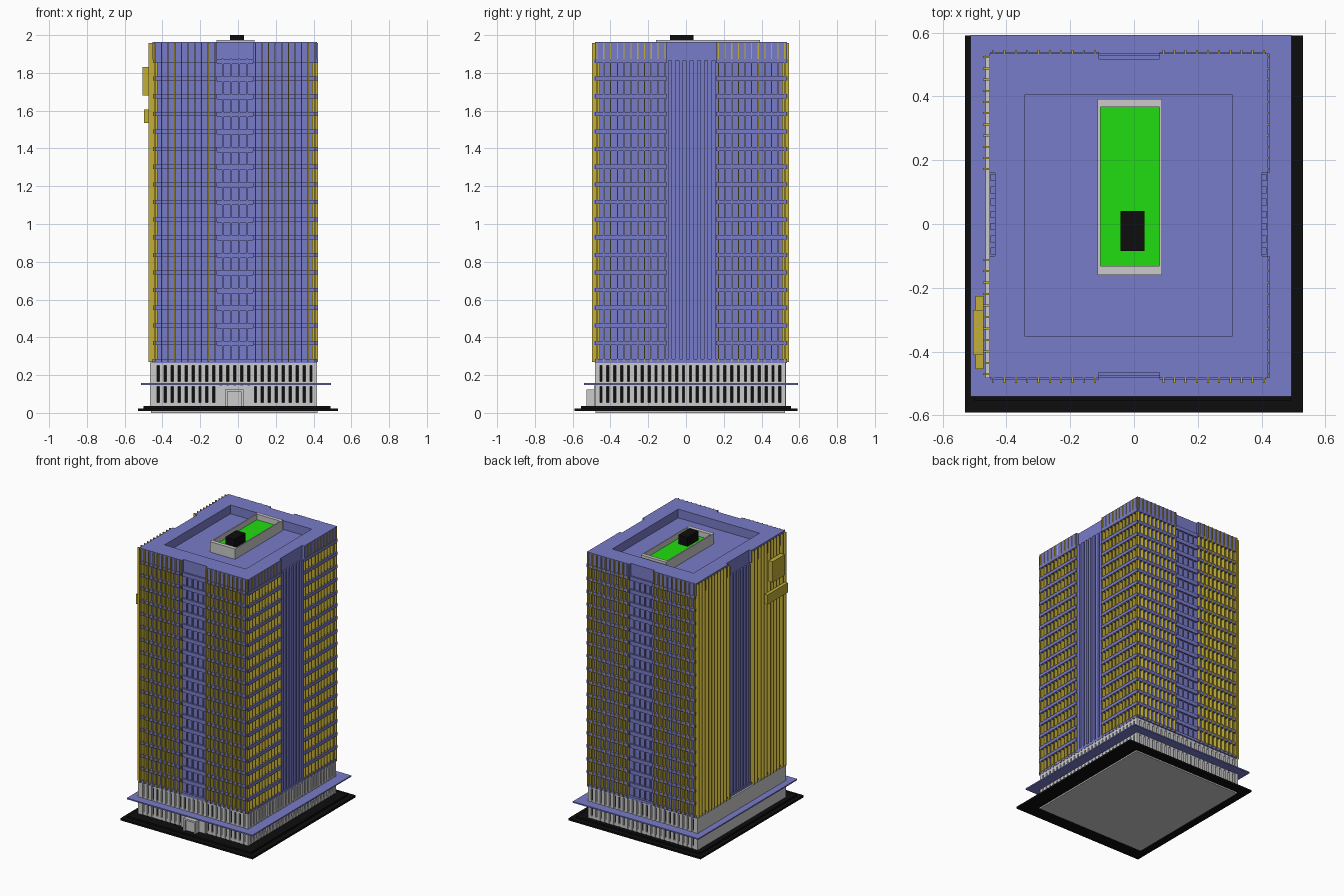
import bpy, bmesh
from mathutils import Vector

if "Cube" in bpy.data.objects:
    bpy.data.objects.remove(bpy.data.objects["Cube"])


def material(name, rgb):
    m = bpy.data.materials.new(name)
    m.diffuse_color = (*rgb, 1)
    m.use_nodes = True
    m.node_tree.nodes["Principled BSDF"].inputs["Base Color"].default_value = m.diffuse_color
    return m


BLUE = material("blue", (0.19, 0.20, 0.58))
GOLD = material("gold", (0.55, 0.43, 0.04))
BLACK = material("black", (0.004, 0.004, 0.004))
GREEN = material("green", (0.015, 0.72, 0.005))


def finish(name, bm, mat):
    bmesh.ops.recalc_face_normals(bm, faces=bm.faces)
    me = bpy.data.meshes.new(name)
    bm.to_mesh(me)
    bm.free()
    ob = bpy.data.objects.new(name, me)
    bpy.context.collection.objects.link(ob)
    if mat:
        me.materials.append(mat)
    return ob


def boxes(name, items, mat=None):
    """One object of boxes, each (x0, x1, y0, y1, z0, z1)."""
    bm = bmesh.new()
    for x0, x1, y0, y1, z0, z1 in items:
        vs = bmesh.ops.create_cube(bm, size=1)["verts"]
        bmesh.ops.scale(bm, verts=vs, vec=(x1 - x0, y1 - y0, z1 - z0))
        bmesh.ops.translate(bm, verts=vs, vec=((x0 + x1) / 2, (y0 + y1) / 2, (z0 + z1) / 2))
    return finish(name, bm, mat)


def prism(name, pts, z0, z1, mat=None):
    bm = bmesh.new()
    f = bm.faces.new([bm.verts.new((x, y, z0)) for x, y in pts])
    r = bmesh.ops.extrude_face_region(bm, geom=[f])
    vs = [v for v in r["geom"] if isinstance(v, bmesh.types.BMVert)]
    bmesh.ops.translate(bm, verts=vs, vec=Vector((0, 0, z1 - z0)))
    return finish(name, bm, mat)


def spread(a, b, n):
    return [a + (b - a) * i / (n - 1) for i in range(n)]


# Tower outline, and the central bay on each side
X0, X1, Y0, Y1 = -0.453, 0.419, -0.483, 0.535
BX0, BX1, BY0, BY1 = -0.11, 0.08, -0.10, 0.16
D = 0.018
Z0, Z1 = 0.27, 1.963
FLOORS = [0.37 + 0.0933 * i for i in range(17)]

# Ground slabs
boxes("foundation", [(-0.46, 0.42, -0.48, 0.525, 0, 0.012)])
boxes("base_slab", [(-0.53, 0.53, -0.59, 0.59, 0.01, 0.024),
                    (-0.50, 0.49, -0.555, 0.555, 0.02, 0.036)], BLACK)

# Podium: dark glazing, grey columns and rails, plain wall on the left side
boxes("podium_glazing", [(-0.44, 0.405, -0.465, 0.512, 0.03, 0.268)], BLACK)
w = 0.012
cols = []
for x in spread(-0.44, 0.405, 24):
    cols += [(x - w, x + w, -0.481, -0.46, 0.03, 0.265), (x - w, x + w, 0.507, 0.528, 0.03, 0.265)]
for y in spread(-0.468, 0.515, 28):
    cols.append((0.40, 0.418, y - w, y + w, 0.03, 0.265))
boxes("podium_columns", cols)
rails = []
for a, b in ((0.03, 0.055), (0.14, 0.165), (0.25, 0.268)):
    rails += [(-0.452, 0.414, -0.477, -0.46, a, b), (-0.452, 0.414, 0.507, 0.524, a, b),
              (0.40, 0.414, -0.477, 0.524, a, b)]
boxes("podium_rails", rails)
boxes("podium_side_wall", [(-0.465, -0.435, -0.482, 0.53, 0.03, 0.268)])
boxes("canopy", [(-0.513, 0.493, -0.54, 0.592, 0.148, 0.157)], BLUE)

# Entrance
boxes("entrance_panel", [(-0.115, 0.075, -0.487, -0.47, 0.03, 0.145)])
boxes("entrance_porch", [(-0.07, -0.055, -0.527, -0.48, 0.03, 0.125),
                         (0.015, 0.03, -0.527, -0.48, 0.03, 0.125),
                         (-0.07, 0.03, -0.527, -0.48, 0.112, 0.125),
                         (-0.055, 0.015, -0.515, -0.48, 0.03, 0.112)])

# Tower core and bottom ledge
boxes("tower_core", [(X0 + D, X1 - D, Y0 + D, Y1 - D, 0.262, 1.88)], BLUE)
boxes("tower_ledge", [(X0, X1, Y0, Y1, 0.264, 0.284)], BLUE)

# Roof cap with a shallow notch over each central bay, and a sunken terrace
cap = prism("roof_cap", [
    (X0, Y0), (BX0, Y0), (BX0, Y0 + D), (BX1, Y0 + D), (BX1, Y0),
    (X1, Y0), (X1, BY0), (X1 - D, BY0), (X1 - D, BY1), (X1, BY1),
    (X1, Y1), (BX1, Y1), (BX1, Y1 - D), (BX0, Y1 - D), (BX0, Y1),
    (X0, Y1), (X0, BY1), (X0 + D, BY1), (X0 + D, BY0), (X0, BY0)], 1.872, Z1, BLUE)
cutter = boxes("terrace_cutter", [(-0.343, 0.308, -0.351, 0.404, 1.90, 2.1)], BLUE)
cutter.hide_render = True
cutter.hide_set(True)
mod = cap.modifiers.new("terrace", "BOOLEAN")
mod.operation, mod.object, mod.solver = "DIFFERENCE", cutter, "EXACT"
bpy.context.view_layer.objects.active = cap
bpy.ops.object.modifier_apply(modifier="terrace")
bpy.data.objects.remove(cutter)

# Floor bands on front, back and right side; deeper slabs in the central bays
bands, balconies = [], []
for z in FLOORS:
    a, b = z - 0.011, z + 0.011
    for p, q in ((X0 + 0.003, BX0), (BX1, X1 - 0.005)):
        bands += [(p, q, Y0 - 0.004, Y0 + D + 0.01, a, b), (p, q, Y1 - D - 0.01, Y1 + 0.004, a, b)]
    for p, q in ((Y0, BY0), (BY1, Y1)):
        bands.append((X1 - D - 0.01, X1 + 0.005, p, q, a, b))
    balconies += [(BX0, BX1, Y0 + 0.006, Y0 + D + 0.01, a - 0.006, b),
                  (BX0, BX1, Y1 - D - 0.01, Y1 - 0.006, a - 0.006, b)]
boxes("floor_bands", bands, BLUE)
boxes("bay_balconies", balconies, BLUE)

# Mullions in the central bays, and flutes on the two side bays
t = 0.004
mull = []
for x in spread(BX0 + 0.03, BX1 - 0.03, 4):
    mull += [(x - t, x + t, Y0 + 0.010, Y0 + D + 0.01, Z0, 1.875),
             (x - t, x + t, Y1 - D - 0.01, Y1 - 0.010, Z0, 1.875)]
boxes("bay_mullions", mull, BLUE)
flutes = []
for y in spread(BY0 + 0.015, BY1 - 0.015, 7):
    flutes += [(X1 - D - 0.01, X1 - 0.004, y - 0.011, y + 0.011, Z0, 1.865),
               (X0 + 0.004, X0 + D + 0.01, y - 0.011, y + 0.011, Z0, 1.865)]
boxes("side_bay_flutes", flutes, BLUE)

# Gold vertical fins
t = 0.003
fins = []
for x in spread(X0 + 0.012, BX0 - 0.012, 10) + spread(BX1 + 0.012, X1 - 0.012, 10):
    fins += [(x - t, x + t, Y0 - 0.015, Y0 + D + 0.01, Z0, Z1 - 0.004),
             (x - t, x + t, Y1 - D - 0.01, Y1 + 0.010, Z0, Z1 - 0.004)]
for y in spread(Y0 + 0.012, BY0 - 0.012, 11) + spread(BY1 + 0.012, Y1 - 0.012, 11):
    fins += [(X0 - 0.020, X0 + D + 0.01, y - t, y + t, Z0, Z1 - 0.004),
             (X1 - D - 0.01, X1 + 0.004, y - t, y + t, Z0, Z1 - 0.004)]
boxes("gold_fins", fins, GOLD)

# Plain panels high on the left side
boxes("side_panels", [(-0.505, -0.472, -0.41, -0.27, 1.68, 1.83),
                      (-0.497, -0.472, -0.455, -0.225, 1.535, 1.605)], GOLD)

# Roof planter with lawn and plant box
boxes("planter_walls", [(-0.114, -0.105, -0.16, 0.392, 1.895, 1.975),
                        (0.08, 0.088, -0.16, 0.392, 1.895, 1.975),
                        (-0.106, 0.081, -0.16, -0.132, 1.895, 1.975),
                        (-0.106, 0.081, 0.366, 0.392, 1.895, 1.975)])
boxes("roof_lawn", [(-0.106, 0.081, -0.133, 0.367, 1.895, 1.935)], GREEN)
boxes("roof_plant_box", [(-0.042, 0.033, -0.085, 0.04, 1.93, 2.0)], BLACK)
